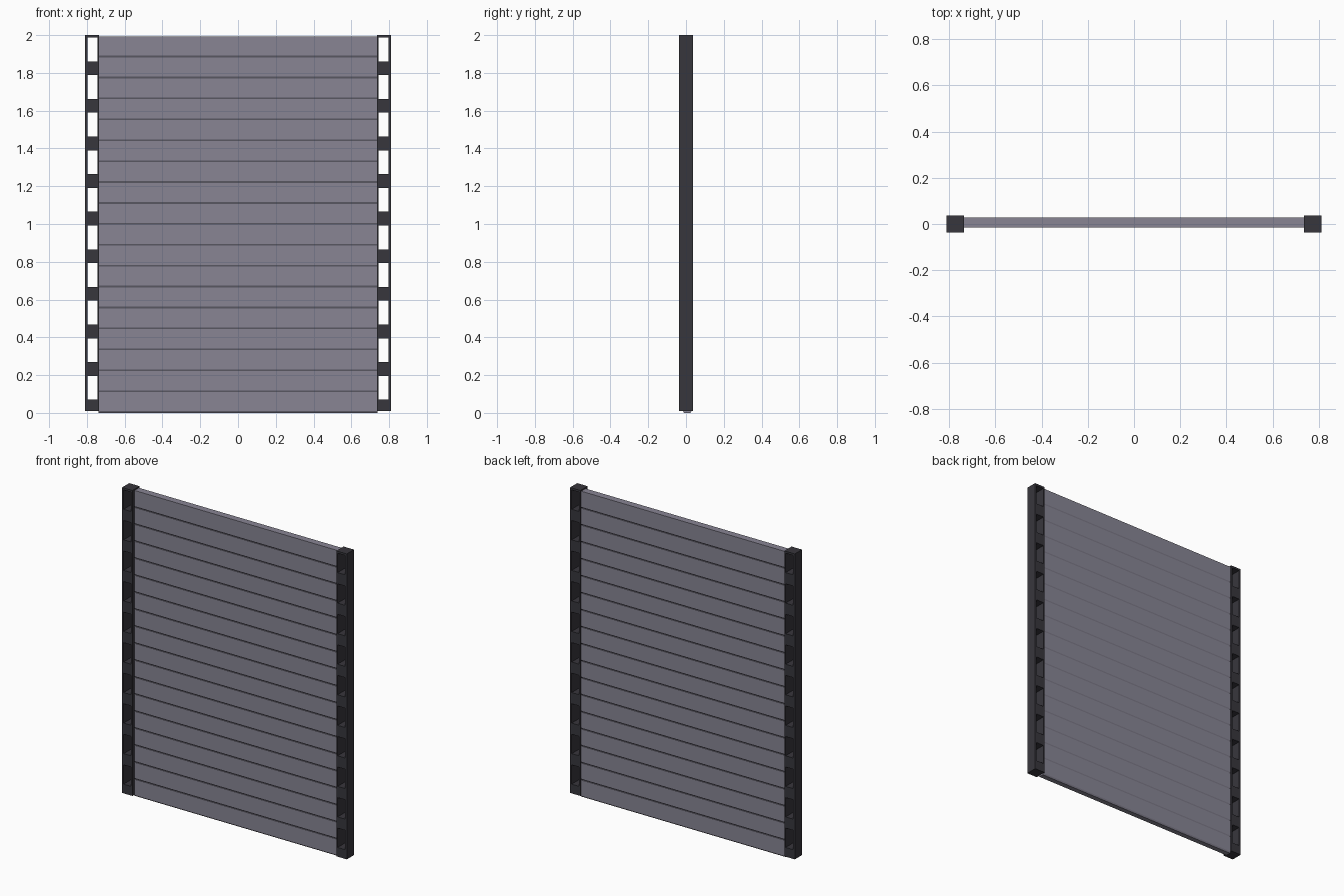
import bpy, bmesh

if "Cube" in bpy.data.objects:
    bpy.data.objects.remove(bpy.data.objects["Cube"])

SLATS, PITCH = 18, 0.1107          # stacked boards
CELLS, CELL_H, BASE = 10, 0.199, 0.01   # stacked post modules


def material(name, rgb):
    m = bpy.data.materials.new(name)
    m.diffuse_color = (*rgb, 1.0)
    m.use_nodes = True
    m.node_tree.nodes["Principled BSDF"].inputs["Base Color"].default_value = m.diffuse_color
    return m


slat_mat = material("grey violet boards", (0.246, 0.235, 0.296))
post_mat = material("dark grey posts", (0.039, 0.037, 0.046))


def make_object(name, bm, mat):
    bmesh.ops.recalc_face_normals(bm, faces=bm.faces)
    me = bpy.data.meshes.new(name)
    bm.to_mesh(me)
    bm.free()
    me.materials.append(mat)
    ob = bpy.data.objects.new(name, me)
    bpy.context.collection.objects.link(ob)
    return ob


def board(name, z):
    """Horizontal board with chamfered lower edges, extruded along x."""
    y0, y1, c, h = -0.016, 0.029, 0.006, 0.009
    profile = [(y0 + c, 0), (y1 - c, 0), (y1, h), (y1, PITCH), (y0, PITCH), (y0, h)]
    bm = bmesh.new()
    a = [bm.verts.new((-0.738, y, z + dz)) for y, dz in profile]
    b = [bm.verts.new((0.738, y, z + dz)) for y, dz in profile]
    bm.faces.new(a)
    bm.faces.new(b)
    n = len(profile)
    for i in range(n):
        j = (i + 1) % n
        bm.faces.new((a[i], a[j], b[j], b[i]))
    return make_object(name, bm, slat_mat)


def post(name, side):
    """Post of stacked frames, each open from front to back."""
    bm = bmesh.new()
    for k in range(CELLS):
        z = BASE + k * CELL_H
        outer = [(0.735, z), (0.81, z), (0.81, z + CELL_H), (0.735, z + CELL_H)]
        inner = [(0.744, z + 0.06), (0.798, z + 0.06),
                 (0.798, z + CELL_H - 0.013), (0.744, z + CELL_H - 0.013)]
        rings = [[bm.verts.new((side * x, y, zz)) for x, zz in loop]
                 for loop in (outer, inner) for y in (-0.037, 0.037)]
        of, ob, inf, inb = rings
        for i in range(4):
            j = (i + 1) % 4
            bm.faces.new((of[i], of[j], inf[j], inf[i]))   # front rim
            bm.faces.new((ob[i], ob[j], inb[j], inb[i]))   # back rim
            bm.faces.new((of[i], of[j], ob[j], ob[i]))     # outside
            bm.faces.new((inf[i], inf[j], inb[j], inb[i])) # opening walls
    return make_object(name, bm, post_mat)


# Boards
for i in range(SLATS):
    board(f"board_{i + 1}", i * PITCH)

# Side posts
post("left_post", -1)
post("right_post", 1)
